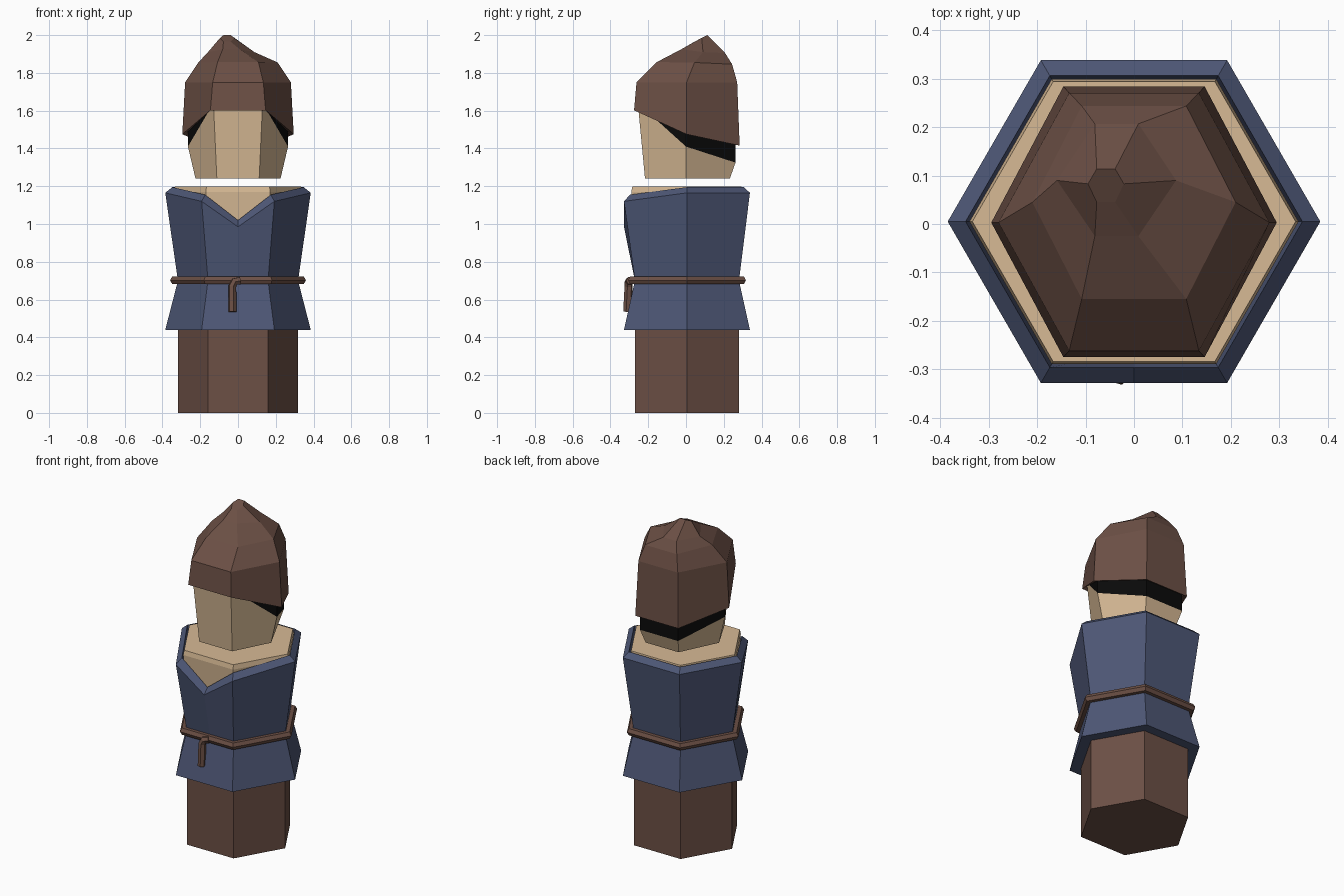
import bpy, bmesh, math

cube = bpy.data.objects.get("Cube")
if cube:
    bpy.data.objects.remove(cube, do_unlink=True)


def material(name, rgb):
    m = bpy.data.materials.new(name)
    m.use_nodes = True
    m.diffuse_color = (*rgb, 1)
    bsdf = next(n for n in m.node_tree.nodes if n.type == 'BSDF_PRINCIPLED')
    bsdf.inputs["Base Color"].default_value = (*rgb, 1)
    bsdf.inputs["Roughness"].default_value = 0.9
    return m


brown = material("brown cloth", (0.15, 0.08, 0.06))
blue = material("blue cloth", (0.075, 0.095, 0.18))
skin = material("skin", (0.68, 0.49, 0.30))
black = material("black hair", (0.003, 0.003, 0.003))

Y_SHIFT = 0.005


def six(rx, corner, ys, zs, dx=0.0):
    """Six-sided ring; ys and zs are (front, side, back)."""
    (yf, ym, yb), (zf, zm, zb) = ys, zs
    return [(dx - corner, yf, zf), (dx + corner, yf, zf), (dx + rx, ym, zm),
            (dx + corner, yb, zb), (dx - corner, yb, zb), (dx - rx, ym, zm)]


def hexagon(r, z, zs=None):
    """Regular hexagonal ring, flat side to the front."""
    h = r * math.sqrt(3) / 2
    return six(r, r / 2, (Y_SHIFT - h, Y_SHIFT, Y_SHIFT + h), zs or (z, z, z))


def with_front_point(ring, z=None):
    """Add a point in the middle of the front side."""
    x, y, zf = ring[0]
    return [ring[0], (0, y, zf if z is None else z)] + ring[1:]


def loft(name, rings, mat, closed=False):
    bm = bmesh.new()
    rows = [[bm.verts.new(p) for p in ring] for ring in rings]
    pairs = list(zip(rows, rows[1:]))
    if closed:
        pairs.append((rows[-1], rows[0]))
    else:
        bm.faces.new(rows[0])
        bm.faces.new(rows[-1])
    for low, high in pairs:
        for i in range(len(low)):
            j = (i + 1) % len(low)
            bm.faces.new((low[i], low[j], high[j], high[i]))
    bmesh.ops.recalc_face_normals(bm, faces=bm.faces)
    me = bpy.data.meshes.new(name)
    bm.to_mesh(me)
    bm.free()
    me.materials.append(mat)
    ob = bpy.data.objects.new(name, me)
    bpy.context.collection.objects.link(ob)
    return ob


# Body: trousers and bare chest
loft("trousers", [hexagon(0.317, 0), hexagon(0.317, 0.47)], brown)
loft("chest", [hexagon(0.29, 0.5), hexagon(0.34, 1.17), hexagon(0.334, 1.198)], skin)

# Tunic with a notched, bevelled collar
loft("tunic", [
    with_front_point(hexagon(0.385, 0.44)),
    with_front_point(hexagon(0.318, 0.7)),
    with_front_point(hexagon(0.385, 0, (1.12, 1.165, 1.165)), 0.985),
    with_front_point(hexagon(0.348, 0, (1.155, 1.195, 1.195)), 1.02),
    with_front_point(hexagon(0.31, 0, (0.95, 0.95, 0.95)), 0.95),
], blue)

# Rope belt: six-sided section carried round the waist
section = [k * math.pi / 3 for k in range(6)]
loft("belt", [hexagon(0.335 + 0.025 * math.cos(a), 0.702 + 0.024 * math.sin(a))
              for a in section], brown, closed=True)

# Hanging belt end
curve = bpy.data.curves.new("belt_end", 'CURVE')
curve.dimensions = '3D'
curve.bevel_depth = 0.022
curve.bevel_resolution = 1
curve.use_fill_caps = True
path = [(0.01, -0.295, 0.7), (-0.018, -0.303, 0.695),
        (-0.03, -0.304, 0.67), (-0.03, -0.311, 0.535)]
spline = curve.splines.new('POLY')
spline.points.add(len(path) - 1)
for point, co in zip(spline.points, path):
    point.co = (*co, 1)
curve.materials.append(brown)
belt_end = bpy.data.objects.new("belt_end", curve)
bpy.context.collection.objects.link(belt_end)
bpy.ops.object.select_all(action='DESELECT')
belt_end.select_set(True)
bpy.context.view_layer.objects.active = belt_end
bpy.ops.object.convert(target='MESH')
for poly in belt_end.data.polygons:
    poly.use_smooth = False

# Head: skin up to a slanted hairline, hair above it
hairline = six(0.265, 0.13, (-0.255, 0, 0.262), (1.64, 1.41, 1.325))
loft("head", [six(0.225, 0.112, (-0.217, 0, 0.232), (1.24, 1.24, 1.24)), hairline], skin)
loft("hair", [hairline, six(0.265, 0.13, (-0.25, 0, 0.262), (1.7, 1.65, 1.65))], black)

# Cap: thin rim, sides, and a lopsided peak leaning back
loft("cap", [
    six(0.268, 0.133, (-0.255, 0, 0.264), (1.63, 1.52, 1.45)),
    six(0.27, 0.134, (-0.257, 0, 0.266), (1.612, 1.485, 1.425)),
    six(0.295, 0.146, (-0.275, 0.003, 0.284), (1.602, 1.475, 1.415)),
    six(0.28, 0.134, (-0.262, 0.003, 0.271), (1.75, 1.75, 1.75)),
    six(0.21, 0.108, (-0.155, 0.045, 0.244), (1.857, 1.855, 1.846)),
    six(0.123, 0.045, (-0.025, 0.09, 0.207), (1.925, 1.91, 1.905), -0.036),
    six(0.037, 0.019, (0.045, 0.083, 0.114), (1.965, 1.985, 2.0), -0.058),
], brown)
